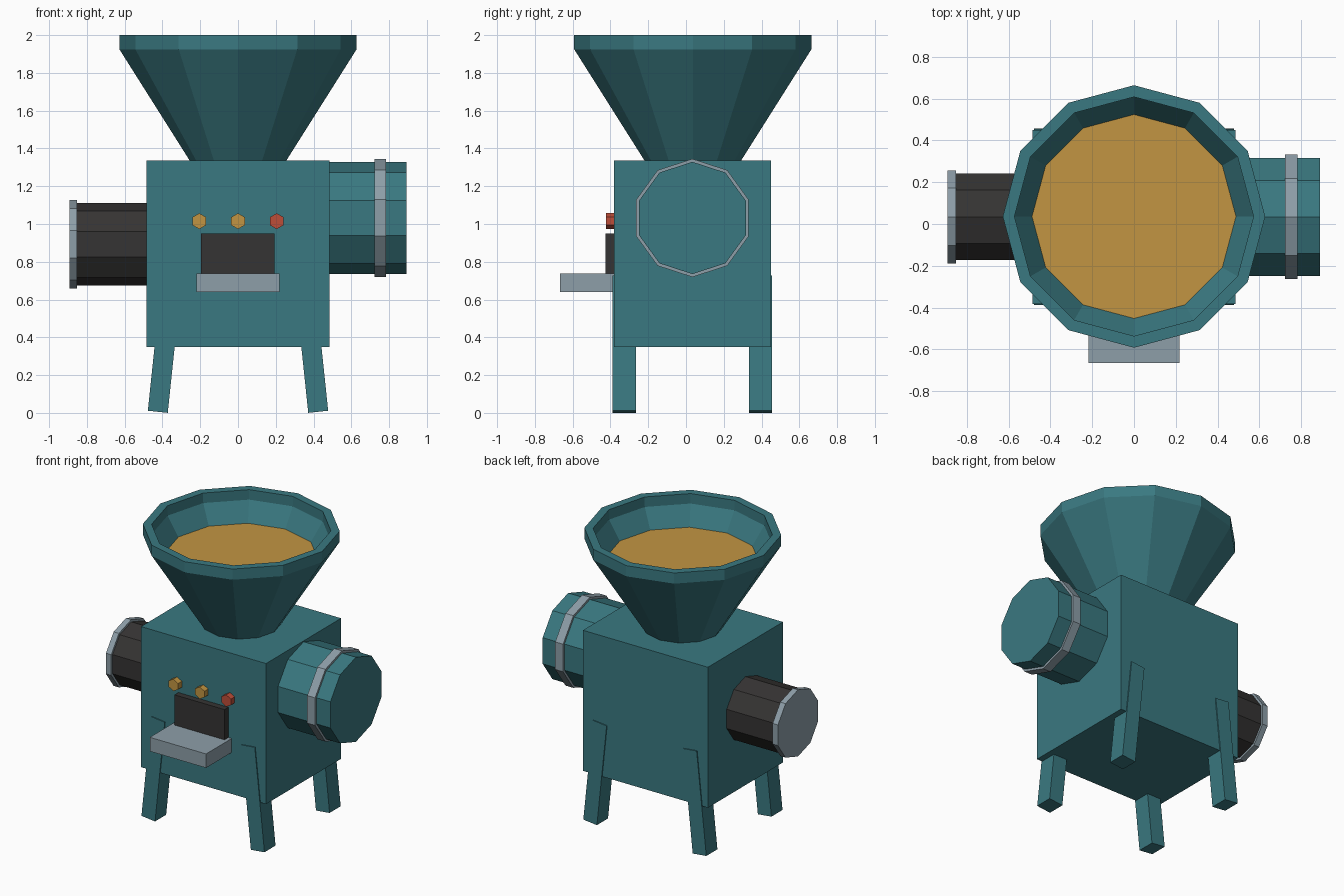
import bpy, bmesh, math
from mathutils import Matrix, Vector

if "Cube" in bpy.data.objects:
    bpy.data.objects.remove(bpy.data.objects["Cube"])

CY = 0.034  # centre of the machine along y


def material(name, rgb):
    m = bpy.data.materials.new(name)
    m.diffuse_color = (*rgb, 1)
    m.use_nodes = True
    m.node_tree.nodes["Principled BSDF"].inputs["Base Color"].default_value = m.diffuse_color
    return m


TEAL = material("teal paint", (0.042, 0.190, 0.218))
GOLD = material("golden grain", (0.540, 0.300, 0.055))
BLACK = material("charcoal", (0.036, 0.034, 0.033))
STEEL = material("grey steel", (0.270, 0.345, 0.395))
RED = material("signal red", (0.510, 0.075, 0.040))


def finish(name, bm, mat):
    bmesh.ops.recalc_face_normals(bm, faces=bm.faces)
    me = bpy.data.meshes.new(name)
    bm.to_mesh(me)
    bm.free()
    me.materials.append(mat)
    ob = bpy.data.objects.new(name, me)
    bpy.context.collection.objects.link(ob)
    return ob


def box(name, centre, size, mat, tilt=0):
    """Box, optionally tilted about y."""
    bm = bmesh.new()
    bmesh.ops.create_cube(bm, size=1, matrix=Matrix.Translation(centre)
                          @ Matrix.Rotation(tilt, 4, 'Y') @ Matrix.Diagonal((*size, 1)))
    return finish(name, bm, mat)


def lathe(name, profile, sides, mat, origin, axis='Z'):
    """Faceted turned part: profile of (radius, distance along axis), capped at both ends."""
    bm = bmesh.new()
    rings = []
    for r, h in profile:
        ring = []
        for i in range(sides):
            a = 2 * math.pi * i / sides
            u, v = r * math.cos(a), r * math.sin(a)
            p = {'Z': (v, u, h), 'X': (h, v, u), 'Y': (v, h, u)}[axis]
            ring.append(bm.verts.new(Vector(origin) + Vector(p)))
        rings.append(ring)
    for a, b in zip(rings, rings[1:]):
        for i in range(sides):
            j = (i + 1) % sides
            bm.faces.new((a[i], a[j], b[j], b[i]))
    bm.faces.new(rings[0])
    bm.faces.new(rings[-1])
    return finish(name, bm, mat)


# Main housing
box("housing", (0, CY, 0.842), (0.97, 0.832, 0.986), TEAL)

# Splayed legs
for sx, side in ((-1, "left"), (1, "right")):
    for sy, end in ((-1, "front"), (1, "back")):
        box(f"{end}_{side}_leg", (sx * 0.387, CY + sy * 0.361, 0.364),
            (0.106, 0.123, 0.72), TEAL, tilt=-sx * math.radians(6))

# Hopper and its contents
lathe("hopper", [(0.233, 1.30), (0.628, 1.925), (0.628, 2.0), (0.572, 2.0),
                 (0.572, 1.93), (0.487, 1.80), (0.196, 1.34)], 12, TEAL, (0, CY + 0.002, 0))
lathe("grain_fill", [(0.44, 1.75), (0.488, 1.803)], 12, GOLD, (0, CY + 0.002, 0))

# Large drum on the right with clamp band
right = (0, CY, 1.032)
lathe("right_drum", [(0.297, 0.45), (0.297, 0.891)], 10, TEAL, right, 'X')
lathe("drum_band", [(0.313, 0.722), (0.313, 0.783)], 10, STEEL, right, 'X')

# Motor on the left with end cap
left = (0, CY, 0.893)
lathe("motor", [(0.218, -0.45), (0.218, -0.86)], 10, BLACK, left, 'X')
lathe("motor_cap", [(0.234, -0.852), (0.234, -0.893)], 10, STEEL, left, 'X')

# Outlet and tray on the front
box("outlet", (-0.001, -0.393, 0.815), (0.388, 0.064, 0.27), BLACK)
box("outlet_tray", (0, -0.515, 0.689), (0.437, 0.302, 0.098), STEEL)

# Control buttons
for name, x, mat in (("left_button", -0.205, GOLD), ("middle_button", 0, GOLD),
                     ("right_button", 0.205, RED)):
    lathe(name, [(0.042, -0.424), (0.042, -0.37)], 6, mat, (x, 0, 1.015), 'Y')
